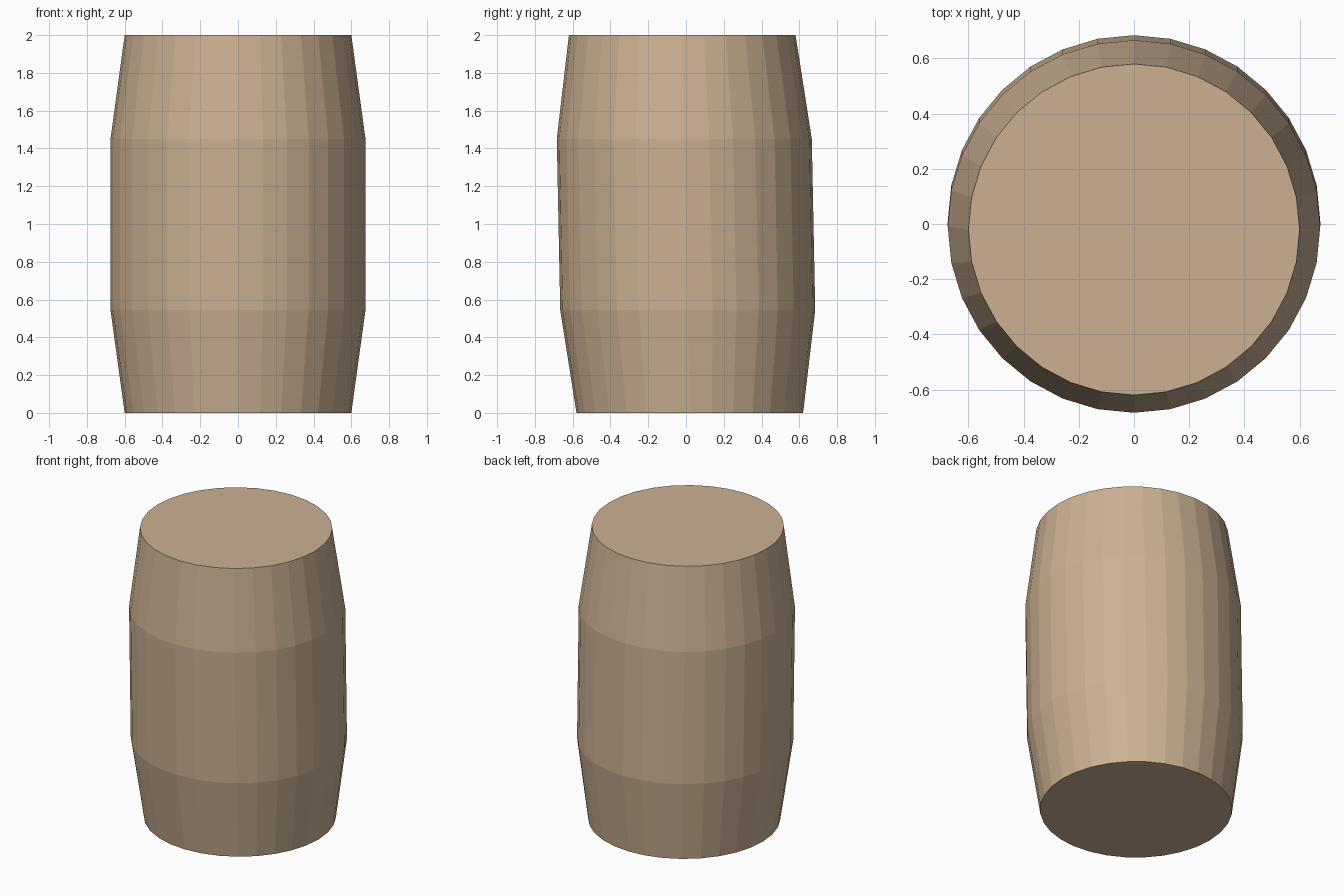
import bpy, bmesh
from math import cos, sin, tau

if "Cube" in bpy.data.objects:
    bpy.data.objects.remove(bpy.data.objects["Cube"])

SIDES = 32
LEAN = 0.02  # slight backward-to-forward lean along y
PROFILE = [(0.60, 0.0), (0.675, 0.545), (0.675, 1.45), (0.60, 2.0)]  # radius, height

# Barrel body: stacked rings joined by flat staves and closed by two lids
bm = bmesh.new()
rings = []
for r, z in PROFILE:
    yc = LEAN * (1 - z)
    rings.append([bm.verts.new((r * cos(tau * i / SIDES), yc + r * sin(tau * i / SIDES), z))
                  for i in range(SIDES)])
for low, high in zip(rings, rings[1:]):
    for i in range(SIDES):
        j = (i + 1) % SIDES
        bm.faces.new((low[i], low[j], high[j], high[i]))
bm.faces.new(rings[0][::-1])
bm.faces.new(rings[-1])
bmesh.ops.recalc_face_normals(bm, faces=bm.faces)

mesh = bpy.data.meshes.new("barrel")
bm.to_mesh(mesh)
bm.free()
barrel = bpy.data.objects.new("barrel", mesh)
bpy.context.collection.objects.link(barrel)

# Tan wood colour
wood = bpy.data.materials.new("tan_wood")
wood.diffuse_color = (0.6, 0.44, 0.29, 1)
wood.use_nodes = True
wood.node_tree.nodes["Principled BSDF"].inputs["Base Color"].default_value = wood.diffuse_color
mesh.materials.append(wood)
